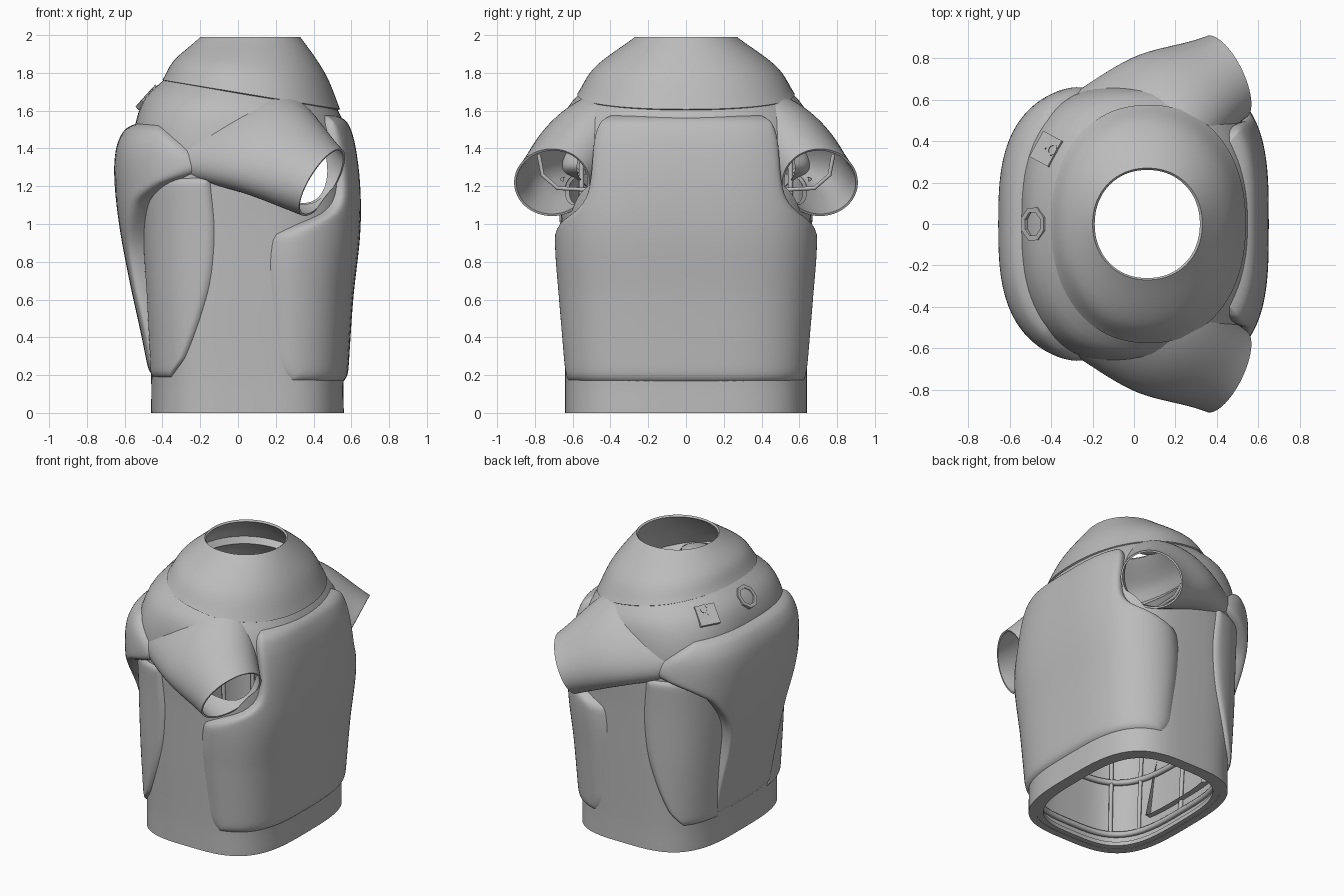
import bpy, bmesh, math
from mathutils import Vector

cube = bpy.data.objects.get("Cube")
if cube:
    bpy.data.objects.remove(cube)

grey = bpy.data.materials.new("plain grey")
grey.use_nodes = True
grey.diffuse_color = (0.5, 0.5, 0.5, 1)
grey.node_tree.nodes["Principled BSDF"].inputs["Base Color"].default_value = (0.5, 0.5, 0.5, 1)


def table(rows, z):
    """Smoothly interpolate the columns of a table keyed on its first column."""
    z = min(max(z, rows[0][0]), rows[-1][0])
    i = 0
    while i < len(rows) - 2 and z > rows[i + 1][0]:
        i += 1
    step = rows[i + 1][0] - rows[i][0]
    t = (z - rows[i][0]) / step

    def slope(k, c):
        lo, hi = rows[max(k - 1, 0)], rows[min(k + 1, len(rows) - 1)]
        return (hi[c] - lo[c]) / (hi[0] - lo[0]) * step

    out = []
    for c in range(1, len(rows[0])):
        p, q, m, n = rows[i][c], rows[i + 1][c], slope(i, c), slope(i + 1, c)
        d = q - p
        out.append(p + m * t + (3 * d - 2 * m - n) * t**2 + (m + n - 2 * d) * t**3)
    return out


def section(rows, z, ang, grow=0.0):
    """Point on a rounded cross-section; rows hold z, centre, x and y radius, squareness, tilt."""
    cx, a, b, n, tilt = table(rows, z)
    c, s = math.cos(ang), math.sin(ang)
    x = cx + math.copysign(abs(c) ** (2 / n), c) * (a + grow)
    y = math.copysign(abs(s) ** (2 / n), s) * (b + grow)
    return Vector((x, y, z + tilt * (x - 0.07)))


def finish(name, bm):
    bmesh.ops.recalc_face_normals(bm, faces=bm.faces)
    mesh = bpy.data.meshes.new(name)
    bm.to_mesh(mesh)
    bm.free()
    mesh.materials.append(grey)
    ob = bpy.data.objects.new(name, mesh)
    bpy.context.collection.objects.link(ob)
    return ob


def loft(name, rings, closed=True, caps=False):
    bm = bmesh.new()
    vs = [[bm.verts.new(p) for p in ring] for ring in rings]
    n = len(vs[0])
    for r, q in zip(vs, vs[1:]):
        for j in range(n if closed else n - 1):
            k = (j + 1) % n
            bm.faces.new((r[j], r[k], q[k], q[j]))
    if caps:
        bm.faces.new(vs[0][::-1])
        bm.faces.new(vs[-1])
    return finish(name, bm)


def hoop(rows, z, grow=0.0, sides=96):
    return [section(rows, z, math.tau * j / sides, grow) for j in range(sides)]


def shell(name, rows, count, grow=0.0, caps=False):
    z0, z1 = rows[0][0], rows[-1][0]
    return loft(name, [hoop(rows, z0 + (z1 - z0) * i / count, grow) for i in range(count + 1)],
                caps=caps)


def pillow(name, rows, edges, depth, count=80, across=56):
    """Padded patch between two edge angles; its rim sinks into the body."""
    z0, z1 = rows[0][0], rows[-1][0]
    rings = []
    for i in range(count + 1):
        v = math.sin(math.pi * (i / count - 0.5))
        z = z0 + (z1 - z0) * (v + 1) / 2
        lo, hi = table(edges, z)
        ring = []
        for j in range(across + 1):
            u = math.sin(math.pi * (j / across - 0.5))
            ang = math.radians(lo + (hi - lo) * (u + 1) / 2)
            sink = max(abs(u) ** 20, abs(v) ** 36)
            ring.append(section(rows, z, ang, -depth * sink))
        rings.append(ring)
    return loft(name, rings, closed=False)


def thicken(ob, amount):
    m = ob.modifiers.new("thickness", 'SOLIDIFY')
    m.thickness, m.offset = amount, -1


def cut(ob, tool):
    tool.hide_render = True
    m = ob.modifiers.new("cut", 'BOOLEAN')
    m.operation, m.object, m.solver = 'DIFFERENCE', tool, 'EXACT'


def bake(ob):
    bpy.context.view_layer.update()
    ev = ob.evaluated_get(bpy.context.evaluated_depsgraph_get())
    mesh = bpy.data.meshes.new_from_object(ev)
    ob.modifiers.clear()
    ob.data = mesh


def tube(name, points, radius, cyclic=False):
    cu = bpy.data.curves.new(name, 'CURVE')
    cu.dimensions, cu.bevel_depth, cu.bevel_resolution = '3D', radius, 1
    sp = cu.splines.new('POLY')
    sp.points.add(len(points) - 1)
    for p, co in zip(sp.points, points):
        p.co = (*co, 1)
    sp.use_cyclic_u = cyclic
    cu.materials.append(grey)
    ob = bpy.data.objects.new(name, cu)
    bpy.context.collection.objects.link(ob)


# Torso body, open at the bottom and the neck
BODY = [(0, .05, .51, .64, 3.3, 0), (.18, .05, .51, .64, 3.3, 0), (.6, .05, .535, .65, 3.3, 0),
        (1, .05, .56, .66, 3.1, 0), (1.25, .045, .57, .67, 3, 0), (1.45, .02, .57, .665, 2.7, -.04),
        (1.6, .03, .525, .63, 2.4, -.11), (1.71, .07, .44, .54, 2.2, -.16)]
body = shell("torso_body", BODY, 50)
thicken(body, 0.05)
body_plug = shell("body_plug", BODY, 50, grow=-0.03, caps=True)

# Flat flange inside the bottom edge
loft("bottom_flange", [hoop(BODY, z, g) for z, g in
                       ((.03, -.02), (.002, -.02), (.002, -.085), (.03, -.085))])

# Collar cone overlapping the shoulders
COLLAR = [(1.685, .07, .47, .575, 2.2, -.165), (1.83, .065, .4, .48, 2.15, -.1),
          (1.99, .065, .265, .27, 2.1, 0)]
collar = shell("collar", COLLAR, 16)
thicken(collar, 0.015)

# Sleeves: position, centre, inward radius and upward radius of three rings
SLEEVE = [(0, -.25, .39, 1.45, .05, -.19, 0, .08, -.1, .2),
          (.5, .13, .54, 1.435, .06, -.24, 0, .12, -.13, .265),
          (1, .445, .71, 1.22, .08, -.2, 0, .092, 0, .178)]


def sleeve_rings(side, scale=1.0, count=24, sides=64):
    rings = []
    for i in range(count + 1):
        t = table(SLEEVE, i / count)
        c, a, b = Vector(t[:3]), Vector(t[3:6]) * scale, Vector(t[6:]) * scale
        ring = [c + a * math.cos(w) + b * math.sin(w)
                for w in (math.tau * j / sides for j in range(sides))]
        rings.append([Vector((p.x, p.y * side, p.z)) for p in ring])
    return rings


helpers = [body_plug]
for side, label in ((-1, "front"), (1, "back")):
    sleeve = loft(label + "_sleeve", sleeve_rings(side))
    thicken(sleeve, 0.012)
    cut(sleeve, body_plug)
    bake(sleeve)
    plug = loft(label + "_sleeve_plug", sleeve_rings(side, 0.97), caps=True)
    cut(body, plug)
    helpers.append(plug)
    # Thin struts inside the sleeve
    tube(label + "_sleeve_strut", [(.22, side * y, z) for y, z in
         ((.78, 1.37), (.76, 1.26), (.68, 1.19), (.5, 1.18))], 0.012)
bake(body)
bake(collar)
for h in helpers:
    bpy.data.objects.remove(h)

# Large padded panel on the +x face, narrowed beside the sleeves
PANEL = [(.15, .05, .53, .655, 3.3, 0), (.6, .05, .56, .69, 3.3, 0), (.95, .05, .597, .715, 3.3, 0),
         (1.2, .05, .597, .7, 3.2, 0), (1.42, .05, .57, .66, 3.2, 0), (1.575, .05, .525, .61, 3.2, 0)]
half = [(.15, 76), (.22, 82), (.3, 84), (.93, 84), (1, 72), (1.06, 54), (1.13, 44),
        (1.25, 41), (1.48, 43), (1.54, 41), (1.575, 36)]
pillow("chest_panel", PANEL, [(z, -w, w) for z, w in half], 0.06)

# Hard shell around the -x face, flaring out under the shoulders
BACK = [(.17, 0, .465, .64, 3, 0), (.4, 0, .51, .65, 3, 0), (.7, 0, .575, .665, 3, 0),
        (1, 0, .63, .675, 3, 0), (1.25, 0, .655, .69, 2.9, 0), (1.4, 0, .645, .68, 2.9, 0),
        (1.5, 0, .605, .65, 2.8, 0), (1.55, 0, .56, .6, 2.8, 0)]
half = [(.17, 23), (.4, 22), (.85, 22), (1.1, 40), (1.2, 60), (1.27, 80), (1.32, 83),
        (1.4, 76), (1.48, 62), (1.55, 46)]
pillow("back_shell", BACK, [(z, 180 - w, 180 + w) for z, w in half], 0.11)

# Leaf-shaped side pads tucked behind the shell edge
PAD = [(z, cx, a + .015, b + .022, n, 0) for z, cx, a, b, n, _ in BODY[1:5]]
leaf = [(.18, 14, 46), (.3, 14, 62), (.6, 14, 77), (.9, 14, 81), (1.25, 30, 79)]
pillow("front_side_pad", PAD, [(z, 180 + lo, 180 + hi) for z, lo, hi in leaf], 0.035)
pillow("back_side_pad", PAD, [(z, 180 - hi, 180 - lo) for z, lo, hi in leaf], 0.035)

# Hoops and ribs lining the inside
for z in (.1, .5, .9):
    tube("inner_hoop", hoop(BODY, z, -.06), 0.02, True)
for deg in (0, 20, 120, 150, 180, 210, 240, 340):
    tube("inner_rib", [section(BODY, .1 + .15 * i, math.radians(deg), -.06) for i in range(10)], 0.015)


# Small fittings lying on the yoke
def fitting(name, near, radius, sides, height, hole):
    bm = bmesh.new()
    rings = []
    for r, h in ((radius, -.02), (radius, height), (hole, height), (hole, -.02)):
        rings.append([bm.verts.new((r * math.cos(w), r * math.sin(w), h)) for w in
                      (math.tau * (j + .5) / sides for j in range(sides))])
    for r, q in zip(rings, rings[1:]):
        for j in range(sides):
            k = (j + 1) % sides
            bm.faces.new((r[j], r[k], q[k], q[j]))
    ob = finish(name, bm)
    _, spot, normal, _ = body.closest_point_on_mesh(near)
    ob.location = spot
    ob.rotation_euler = normal.to_track_quat('Z', 'Y').to_euler()


fitting("yoke_valve", (-.48, 0, 1.67), 0.085, 8, 0.006, 0.06)
fitting("yoke_plate", (-.42, .36, 1.66), 0.1, 4, 0.006, 0.005)
fitting("plate_button", (-.38, .35, 1.68), 0.03, 16, 0.009, 0.02)

# Smooth shading with crisp edges
for ob in bpy.context.collection.objects:
    if ob.type == 'MESH':
        bpy.ops.object.select_all(action='DESELECT')
        ob.select_set(True)
        bpy.context.view_layer.objects.active = ob
        bpy.ops.object.shade_smooth_by_angle(angle=math.radians(40))
